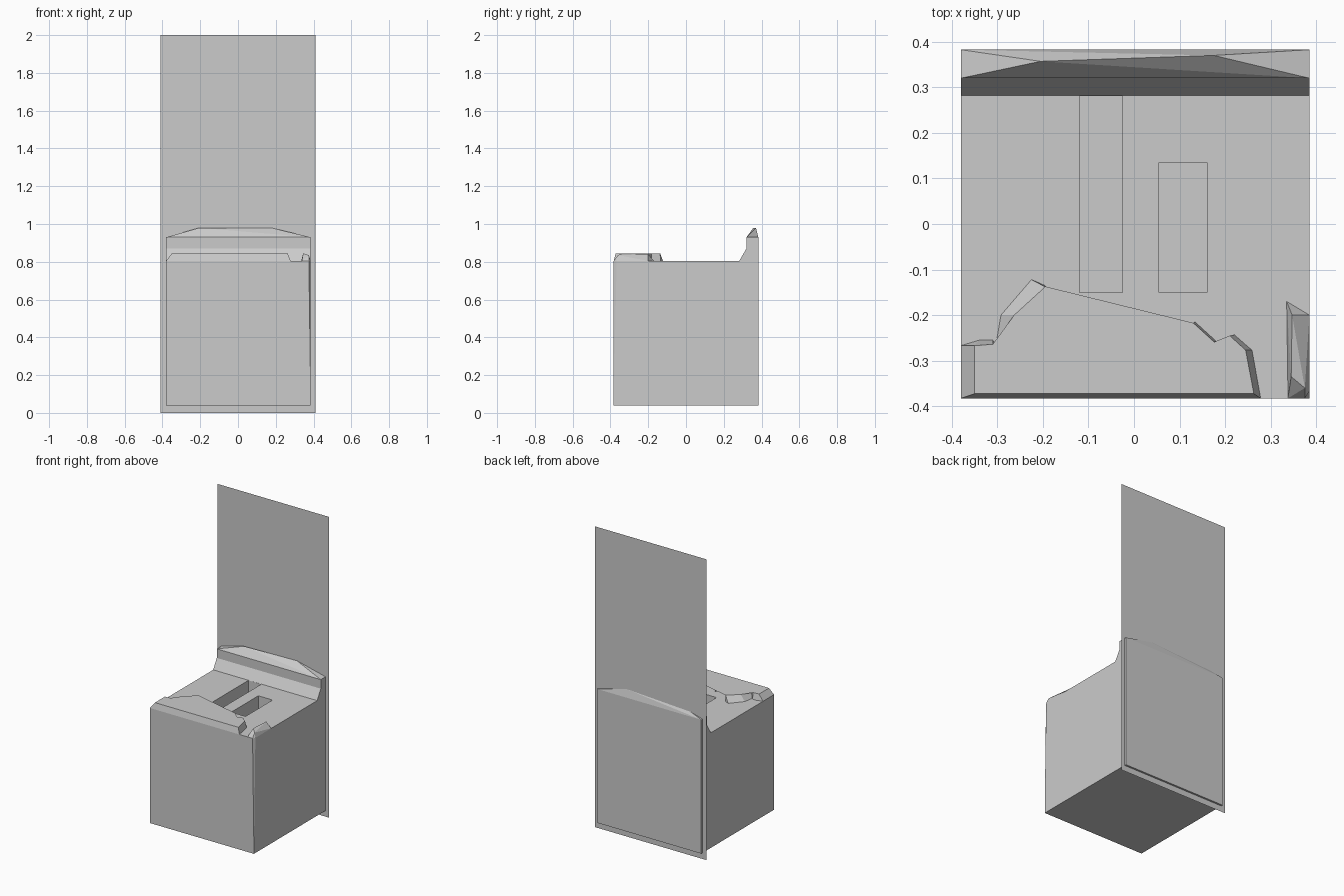
import bpy, bmesh
from mathutils import Vector

if "Cube" in bpy.data.objects:
    bpy.data.objects.remove(bpy.data.objects["Cube"])


def finish(name, bm):
    bmesh.ops.recalc_face_normals(bm, faces=bm.faces)
    me = bpy.data.meshes.new(name)
    bm.to_mesh(me)
    bm.free()
    ob = bpy.data.objects.new(name, me)
    bpy.context.collection.objects.link(ob)
    return ob


def hull(name, pts):
    bm = bmesh.new()
    for p in pts:
        bm.verts.new(p)
    bmesh.ops.convex_hull(bm, input=bm.verts)
    return finish(name, bm)


def box(name, x0, x1, y0, y1, z0, z1):
    return hull(name, [(x, y, z) for x in (x0, x1) for y in (y0, y1) for z in (z0, z1)])


L, R, F, B = -0.38, 0.385, -0.3825, 0.3825
TOP = 0.805

# Block with a raised step along the back
profile = [(F, 0.04), (B, 0.04), (B, 0.93), (0.32, 0.93), (0.32, 0.87), (0.282, TOP), (F, TOP)]
bm = bmesh.new()
face = bm.faces.new([bm.verts.new((L, y, z)) for y, z in profile])
ext = bmesh.ops.extrude_face_region(bm, geom=[face])
bmesh.ops.translate(bm, vec=(R - L, 0, 0), verts=[v for v in ext['geom'] if isinstance(v, bmesh.types.BMVert)])

# Chipped front right corner
a, b, c = Vector((R, F, 0.06)), Vector((0.375, F, TOP)), Vector((R, -0.367, TOP))
n = (b - a).cross(c - a)
if n.x < 0:
    n = -n
cut = bmesh.ops.bisect_plane(bm, geom=bm.verts[:] + bm.edges[:] + bm.faces[:], dist=1e-6,
                             plane_co=a, plane_no=n, clear_outer=True)
bmesh.ops.holes_fill(bm, edges=[e for e in bm.edges if e.is_boundary], sides=0)
block = finish("block", bm)

# Two sunken slots in the top
for i, (x0, x1, y1) in enumerate([(-0.12, -0.025, 0.281), (0.055, 0.16, 0.135)]):
    cutter = box(f"slot_cutter_{i}", x0, x1, -0.15, y1, TOP - 0.15, TOP + 0.03)
    cutter.hide_render = True
    cutter.hide_set(True)
    mod = block.modifiers.new(f"slot_{i}", 'BOOLEAN')
    mod.operation, mod.solver, mod.object = 'DIFFERENCE', 'EXACT', cutter

# Sloped cap on the back step
hull("back_ridge", [(L, 0.32, 0.93), (R, 0.32, 0.93), (R, B, 0.93), (L, B, 0.93),
                    (-0.205, 0.357, 0.98), (0.175, 0.37, 0.98)])

# Broken raised layer along the front: (x, y, top x offset, top y offset)
outline = [(L, F, 0.03, 0.01), (0.278, F, -0.015, 0.01), (0.259, -0.277, -0.014, 0),
           (0.22, -0.243, -0.01, -0.002), (0.18, -0.257, -0.004, -0.002), (0.134, -0.215, -0.004, -0.002),
           (0.09, -0.25, 0, 0), (-0.022, -0.282, 0, 0), (-0.065, -0.213, -0.006, 0.003),
           (-0.08, -0.27, -0.01, 0), (-0.14, -0.272, 0, 0), (-0.153, -0.2, 0, 0),
           (-0.188, -0.182, 0, 0), (-0.195, -0.135, 0, -0.002), (-0.225, -0.122, 0.03, -0.016),
           (-0.292, -0.2, 0.029, 0), (-0.303, -0.264, 0.02, -0.016), (-0.31, -0.255, 0, -0.009),
           (-0.34, -0.255, -0.01, -0.012), (L, -0.267, 0.03, 0)]
bm = bmesh.new()
low = [bm.verts.new((x, y, TOP)) for x, y, dx, dy in outline]
high = [bm.verts.new((x + dx, y + dy, 0.845)) for x, y, dx, dy in outline]
for i in range(len(low)):
    j = (i + 1) % len(low)
    bm.faces.new((low[i], low[j], high[j], high[i]))
top = bm.faces.new(high)
bmesh.ops.triangulate(bm, faces=[top])
finish("broken_front_rim", bm)

# Remaining fragment on the right corner
hull("corner_fragment", [(0.335, -0.17, TOP), (R, -0.2, TOP), (0.347, -0.2, 0.84), (0.345, -0.335, 0.845),
                         (0.375, -0.36, 0.835), (0.338, F, TOP), (0.375, F, TOP), (R, -0.367, TOP)])

# Thin tall back panel
bm = bmesh.new()
bm.faces.new([bm.verts.new((x, 0.37, z)) for x, z in [(-0.41, 0), (0.41, 0), (0.41, 2), (-0.41, 2)]])
finish("back_panel", bm)
